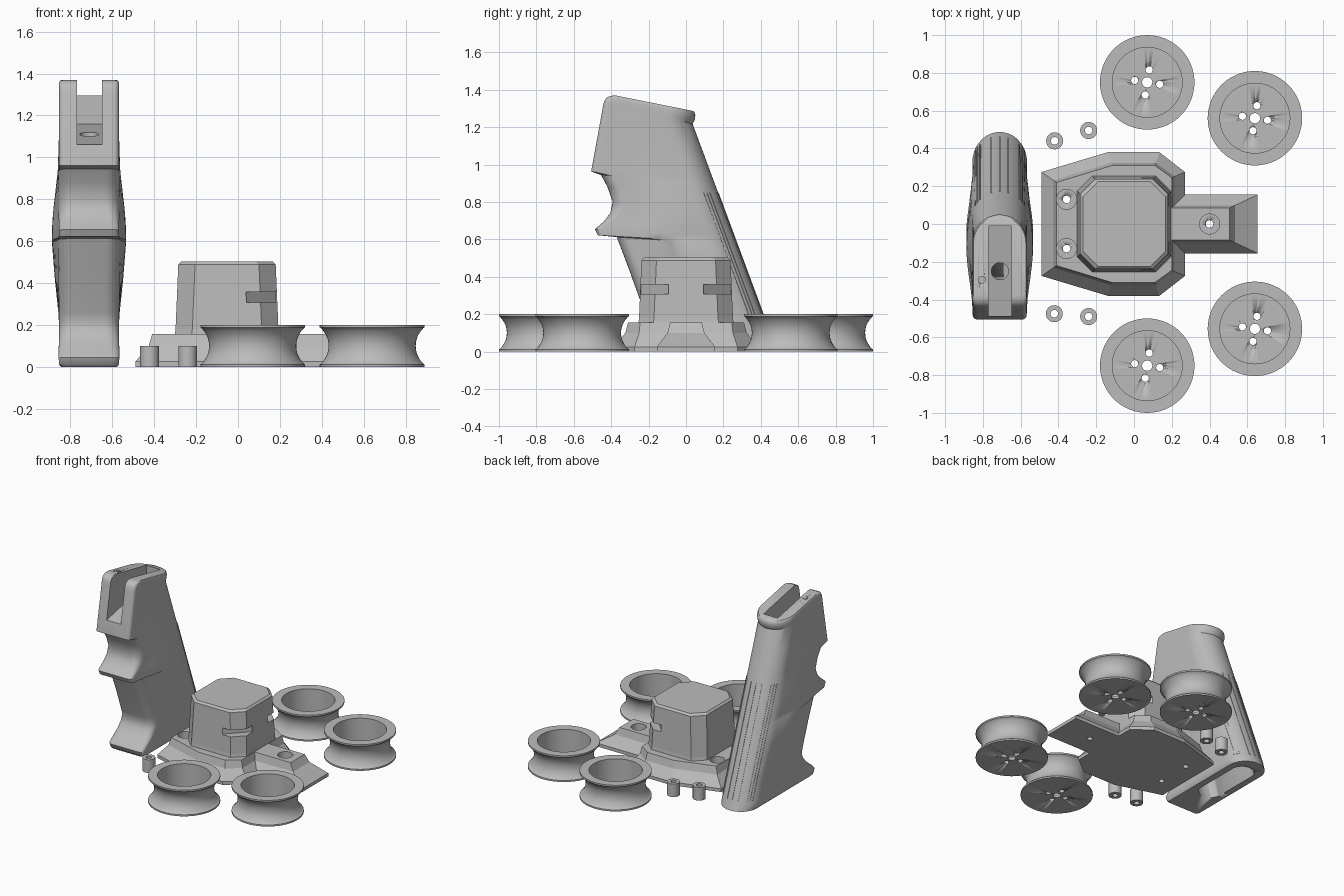
import bpy, bmesh, math
from mathutils import Vector

if "Cube" in bpy.data.objects:
    bpy.data.objects.remove(bpy.data.objects["Cube"])

grey = bpy.data.materials.new("plain_grey")
grey.diffuse_color = (0.5, 0.5, 0.5, 1)
grey.use_nodes = True
grey.node_tree.nodes["Principled BSDF"].inputs["Base Color"].default_value = grey.diffuse_color


def make(name, rings, closed=False, smooth=35):
    """Skin a stack of equal-length rings; cap the ends or join last to first."""
    bm = bmesh.new()
    rows = [[bm.verts.new(p) for p in ring] for ring in rings]
    pairs = list(zip(rows, rows[1:])) + ([(rows[-1], rows[0])] if closed else [])
    for a, b in pairs:
        for i in range(len(a)):
            j = (i + 1) % len(a)
            bm.faces.new((a[i], a[j], b[j], b[i]))
    if not closed:
        bm.faces.new(rows[0])
        bm.faces.new(rows[-1])
    bmesh.ops.recalc_face_normals(bm, faces=bm.faces)
    me = bpy.data.meshes.new(name)
    bm.to_mesh(me)
    bm.free()
    me.materials.append(grey)
    ob = bpy.data.objects.new(name, me)
    bpy.context.collection.objects.link(ob)
    select(ob)
    if smooth:
        bpy.ops.object.shade_smooth_by_angle(angle=math.radians(smooth))
    return ob


def select(ob):
    bpy.ops.object.select_all(action='DESELECT')
    ob.select_set(True)
    bpy.context.view_layer.objects.active = ob


def cut(ob, *cutters):
    """Subtract each cutter and throw it away."""
    for c in cutters:
        m = ob.modifiers.new("cut", 'BOOLEAN')
        m.operation, m.solver, m.object = 'DIFFERENCE', 'EXACT', c
        select(ob)
        bpy.ops.object.modifier_apply(modifier=m.name)
        bpy.data.objects.remove(c)


def circle(x, y, z, r, n=32):
    return [(x + r * math.cos(t), y + r * math.sin(t), z)
            for t in (2 * math.pi * i / n for i in range(n))]


def rod(x, y, r, z0, z1, n=32):
    return make("cutter", [circle(x, y, z0, r, n), circle(x, y, z1, r, n)])


def lathe(name, x, y, profile, n=64):
    return make(name, [circle(x, y, z, r, n) for r, z in profile], closed=True)


def mirror(half, z):
    """Half outline at +y, completed at -y."""
    return [(x, y, z) for x, y in half] + [(x, -y, z) for x, y in reversed(half)]


# wheels: spool with concave tread, open cup and drilled floor
tread = [(0.208 + 0.037 * abs(t / 6) ** 2.2, 0.1 + 0.086 * t / 6) for t in range(-6, 7)]
wheel_profile = [(0.027, 0), (0.25, 0), (0.25, 0.012)] + tread + \
    [(0.25, 0.188), (0.25, 0.2), (0.185, 0.2), (0.185, 0.02), (0.027, 0.02)]
for i, (x, y) in enumerate([(0.07, 0.75), (0.64, 0.56), (0.64, -0.555), (0.07, -0.75)]):
    wheel = lathe(f"wheel_{i + 1}", x, y, wheel_profile)
    for k in range(4):
        a = math.radians(-9 + 90 * k)
        cut(wheel, rod(x + 0.067 * math.cos(a), y + 0.067 * math.sin(a), 0.019, -0.1, 0.1, 20))

# small tubular spacers
for i, (x, y) in enumerate([(-0.42, 0.44), (-0.24, 0.495), (-0.422, -0.475), (-0.24, -0.49)]):
    lathe(f"spacer_{i + 1}", x, y, [(0.02, 0), (0.045, 0), (0.045, 0.1), (0.02, 0.1)], 32)

# base plate with sloped flanks and tail
outer = [(-0.49, 0.275), (-0.14, 0.38), (0.135, 0.38), (0.27, 0.275), (0.27, 0.155), (0.655, 0.155)]
inner = [(-0.41, 0.22), (-0.115, 0.31), (0.11, 0.31), (0.2, 0.245), (0.2, 0.085), (0.505, 0.085)]
mid = [(a + (c - a) * 0.8, b + (d - b) * 0.8) for (a, b), (c, d) in zip(outer, inner)]
base = make("base_plate", [mirror(outer, 0), mirror(outer, 0.025), mirror(mid, 0.1),
                           mirror(inner, 0.156)], smooth=0)
for x, y in [(-0.357, 0.13), (-0.357, -0.13), (0.4, 0.0)]:
    cut(base, rod(x, y, 0.053, 0.1, 0.3), rod(x, y, 0.02, -0.1, 0.3))


# chamfered motor housing
def octagon(z, g):
    x0, x1, y, c = -0.285 - g, 0.18 + g, 0.238 + g, 0.08
    return mirror([(x0, y - c), (x0 + c, y), (x1 - c, y), (x1, y - c)], z)


housing = make("housing", [octagon(0.14, 0.018), octagon(0.18, 0.013), octagon(0.488, 0),
                           octagon(0.502, -0.014)], smooth=0)
for s in (1, -1):
    tri = [(0.035, 0.24), (0.335, 0.54), (0.48, 0.24), (0.18, -0.06 + 0.15)]
    cut(housing, make("cutter", [[(x, s * y, z) for x, y in tri] for z in (0.308, 0.358)], smooth=0))

# pistol grip: tilted cross sections, each from a front point to a back point
CX = -0.711


def back(z):
    return 0.487 - 0.371 * z


def grip_ring(fy, fz, by, bz, w, r):
    swell = 0.034 * math.cos(min(1, abs(fz - 0.64) / 0.46) * math.pi / 2) ** 2
    length = by - fy
    half = []                                   # (distance from front, half width)
    for k in range(7):                          # front corner
        a = math.pi / 2 * k / 6
        half.append((r - r * math.cos(a), w - r + r * math.sin(a)))
    for k in range(1, 10):                      # side
        half.append((r + (length - w - r) * k / 10, w))
    for k in range(13):                         # round back
        a = math.pi / 2 * k / 12
        half.append((length - w + w * math.sin(a), w * math.cos(a)))
    half[-1] = (length, 0.0)
    pts = []
    for d, h in half:
        s = d / length
        h *= 1 + swell / w * math.sin(math.pi * s) ** 2
        pts.append((h, fy + length * s, fz + (bz - fz) * s))
    return [(CX + h, y, z) for h, y, z in pts] + [(CX - h, y, z) for h, y, z in reversed(pts[:-1])]


front = [(-0.325, 0, 0.134, 0.03), (-0.34, 0.012, 0.142, 0.03), (-0.352, 0.045, 0.145, 0.03),
         (-0.335, 0.065, 0.145, 0.035), (-0.27, 0.12, 0.144, 0.05), (-0.235, 0.17, 0.143, 0.06),
         (-0.225, 0.21, 0.143, 0.07), (-0.24, 0.26, 0.143, 0.07), (-0.305, 0.44, 0.143, 0.07),
         (-0.37, 0.612, 0.143, 0.06), (-0.472, 0.622, 0.143, 0.03), (-0.487, 0.655, 0.143, 0.03),
         (-0.44, 0.695, 0.143, 0.04), (-0.405, 0.74, 0.143, 0.055), (-0.392, 0.80, 0.143, 0.07),
         (-0.42, 0.88, 0.143, 0.07), (-0.455, 0.945, 0.143, 0.06), (-0.506, 0.962, 0.143, 0.025),
         (-0.505, 0.975, 0.143, 0.025), (-0.473, 1.15, 0.143, 0.025), (-0.444, 1.31, 0.143, 0.025)]
rings = [grip_ring(y, z, back(z * 0.93), z * 0.93, w, r) for y, z, w, r in front]
rings += [grip_ring(-0.438, 1.337, 0.046, 1.235, 0.143, 0.025),
          grip_ring(-0.424, 1.358, 0.05, 1.262, 0.143, 0.025),
          grip_ring(-0.402, 1.367, 0.046, 1.28, 0.141, 0.025),
          grip_ring(-0.38, 1.37, 0.04, 1.286, 0.138, 0.025)]
grip = make("grip", rings)

# top slot, screw hole, pin hole and hollow underside
slot = [(-0.65, 1.027), (-0.01, 1.16), (-0.01, 1.5), (-0.65, 1.5)]
cut(grip, make("cutter", [[(CX + h, y, z) for y, z in slot] for h in (-0.058, 0.062)], smooth=0))


def cavity(y0, y1, z, r=0.085):
    return [(CX + r * math.cos(a), (y1 - r if math.sin(a) > 0 else y0 + r) + r * math.sin(a), z)
            for a in (2 * math.pi * (i + 0.5) / 32 for i in range(32))]


cut(grip, make("cutter", [cavity(-0.08, 0.44, -0.1), cavity(-0.36, 0.03, 0.95)]))
cut(grip, rod(-0.71, -0.25, 0.045, 0.9, 1.25), rod(-0.805, -0.295, 0.018, 1.2, 1.5, 16))

# fine ridges down the back of the grip
for i, deg in enumerate([-62, -54, -46, -18, 0, 18, 46, 54, 62]):
    a = math.radians(deg)
    d, t = Vector((math.sin(a), math.cos(a), 0)), Vector((math.cos(a), -math.sin(a), 0))
    ends = []
    for z in (0.07, 0.85):
        swell = 1 + 0.05 * math.sin(math.pi * z) * abs(math.sin(a))
        c = Vector((CX, back(z) - 0.143, z)) + d * 0.142 * swell
        ends.append([c + t * u + d * v for u, v in
                     ((-0.004, -0.006), (0.004, -0.006), (0.004, 0.004), (-0.004, 0.004))])
    make(f"grip_ridge_{i + 1}", ends, smooth=0)
